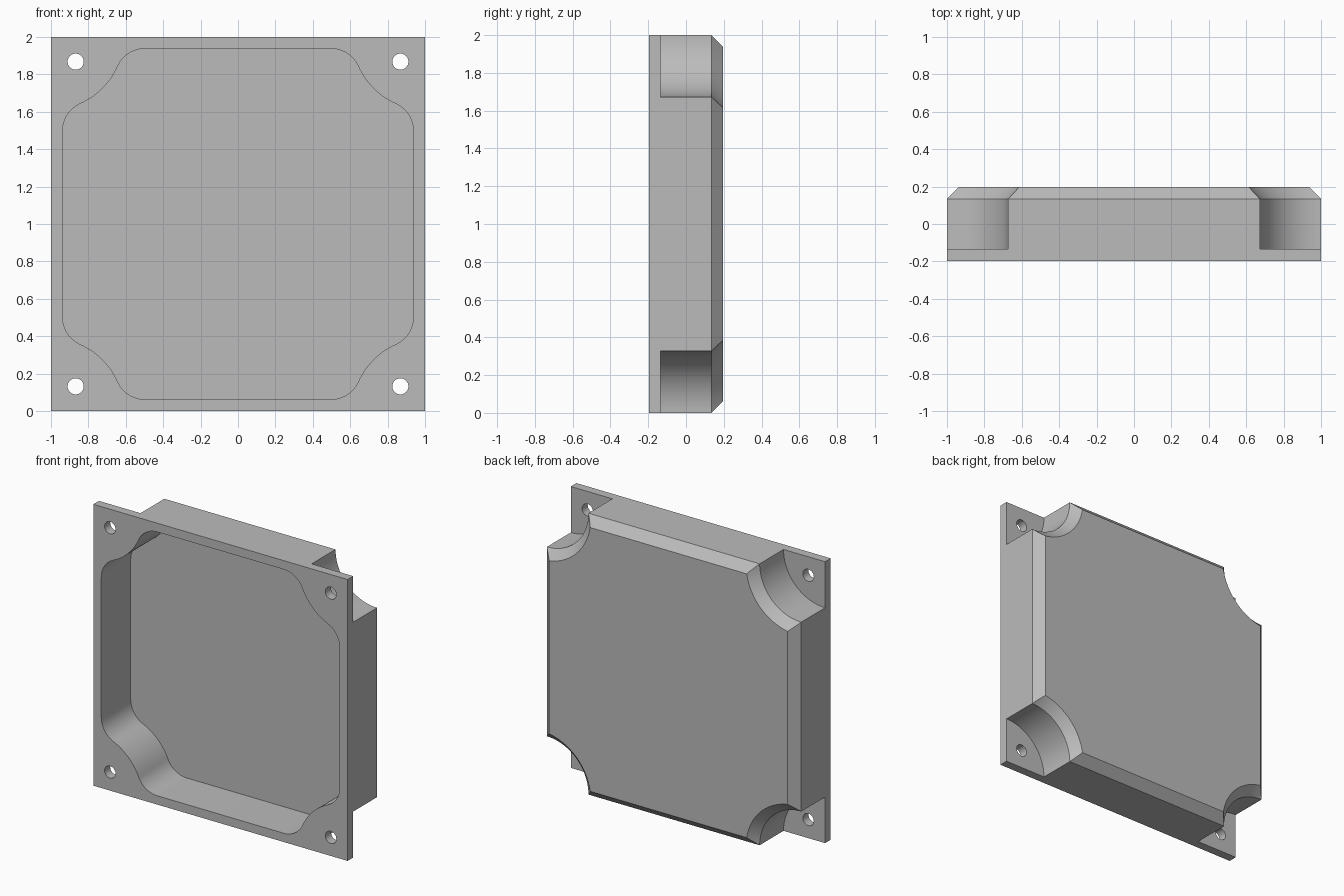
import bpy, bmesh
from math import sin, cos, pi, atan2, sqrt

if "Cube" in bpy.data.objects:
    bpy.data.objects.remove(bpy.data.objects["Cube"], do_unlink=True)

FRONT, BACK = -0.197, 0.197
FLANGE, CHAMFER = -0.134, 0.134      # back of flange, start of rear chamfer
WALL = 0.0625
SCOOP = 0.327                        # radius of the corner scoops
HOLE = 0.868                         # screw hole offset from centre

gray = bpy.data.materials.new("light gray")
gray.use_nodes = True
color = (0.5, 0.5, 0.5, 1)
gray.diffuse_color = color
gray.node_tree.nodes["Principled BSDF"].inputs["Base Color"].default_value = color


def arc(cx, cz, r, a0, a1, n):
    return [(cx + r * cos(a0 + (a1 - a0) * i / n),
             cz + r * sin(a0 + (a1 - a0) * i / n)) for i in range(n + 1)]


def loft(name, rings):
    """Closed solid through (y, outline) rings, measured from the panel centre."""
    bm = bmesh.new()
    loops = [[bm.verts.new((x, y, 1 + z)) for x, z in pts] for y, pts in rings]
    for a, b in zip(loops, loops[1:]):
        for i in range(len(a)):
            j = (i + 1) % len(a)
            bm.faces.new((a[i], a[j], b[j], b[i]))
    bm.faces.new(loops[0])
    bm.faces.new(loops[-1])
    bmesh.ops.recalc_face_normals(bm, faces=bm.faces)
    mesh = bpy.data.meshes.new(name)
    bm.to_mesh(mesh)
    bm.free()
    obj = bpy.data.objects.new(name, mesh)
    mesh.materials.append(gray)
    bpy.context.collection.objects.link(obj)
    return obj


def square(h):
    return [(-h, -h), (h, -h), (h, h), (-h, h)]


def circle(cx, cz, r, n):
    return arc(cx, cz, r, 0, 2 * pi, n)[:-1]


def cavity_outline():
    """Square with concave corners blended in by convex fillets."""
    h, r, fillet = 1 - WALL, SCOOP + WALL, 0.16
    near = h - fillet
    far = 1 - sqrt((r + fillet) ** 2 - (1 - near) ** 2)
    a = atan2(1 - far, 1 - near)
    corner = arc(near, far, fillet, 0, a, 12)
    corner += arc(1, 1, r, pi + a, 1.5 * pi - a, 16)[1:]
    corner += arc(far, near, fillet, pi / 2 - a, pi / 2, 12)[1:]
    pts = []
    for _ in range(4):
        pts += corner
        corner = [(-z, x) for x, z in corner]
    return pts


# Full block with chamfered back edges
housing = loft("housing", [(FRONT, square(1)), (CHAMFER, square(1)),
                           (BACK, square(1 - WALL))])

# Front cavity, flared corner scoops and screw holes
outline = cavity_outline()
cutters = [loft("cavity_cutter", [(-0.4, outline), (CHAMFER, outline)])]
flare = 0.1
for sx in (-1, 1):
    for sz in (-1, 1):
        cutters.append(loft("scoop_cutter", [
            (FLANGE, circle(sx, sz, SCOOP, 96)),
            (CHAMFER, circle(sx, sz, SCOOP, 96)),
            (CHAMFER + flare, circle(sx, sz, SCOOP + flare, 96))]))
        hole = circle(sx * HOLE, sz * HOLE, 0.043, 32)
        cutters.append(loft("hole_cutter", [(-0.4, hole), (0, hole)]))

bpy.ops.object.select_all(action="DESELECT")
bpy.context.view_layer.objects.active = housing
housing.select_set(True)
for cutter in cutters:
    cutter.hide_render = True
    mod = housing.modifiers.new("cut", "BOOLEAN")
    mod.operation = "DIFFERENCE"
    mod.solver = "EXACT"
    mod.object = cutter
    bpy.ops.object.modifier_apply(modifier=mod.name)
    bpy.data.objects.remove(cutter, do_unlink=True)

bpy.ops.object.shade_smooth_by_angle(angle=pi / 6)
